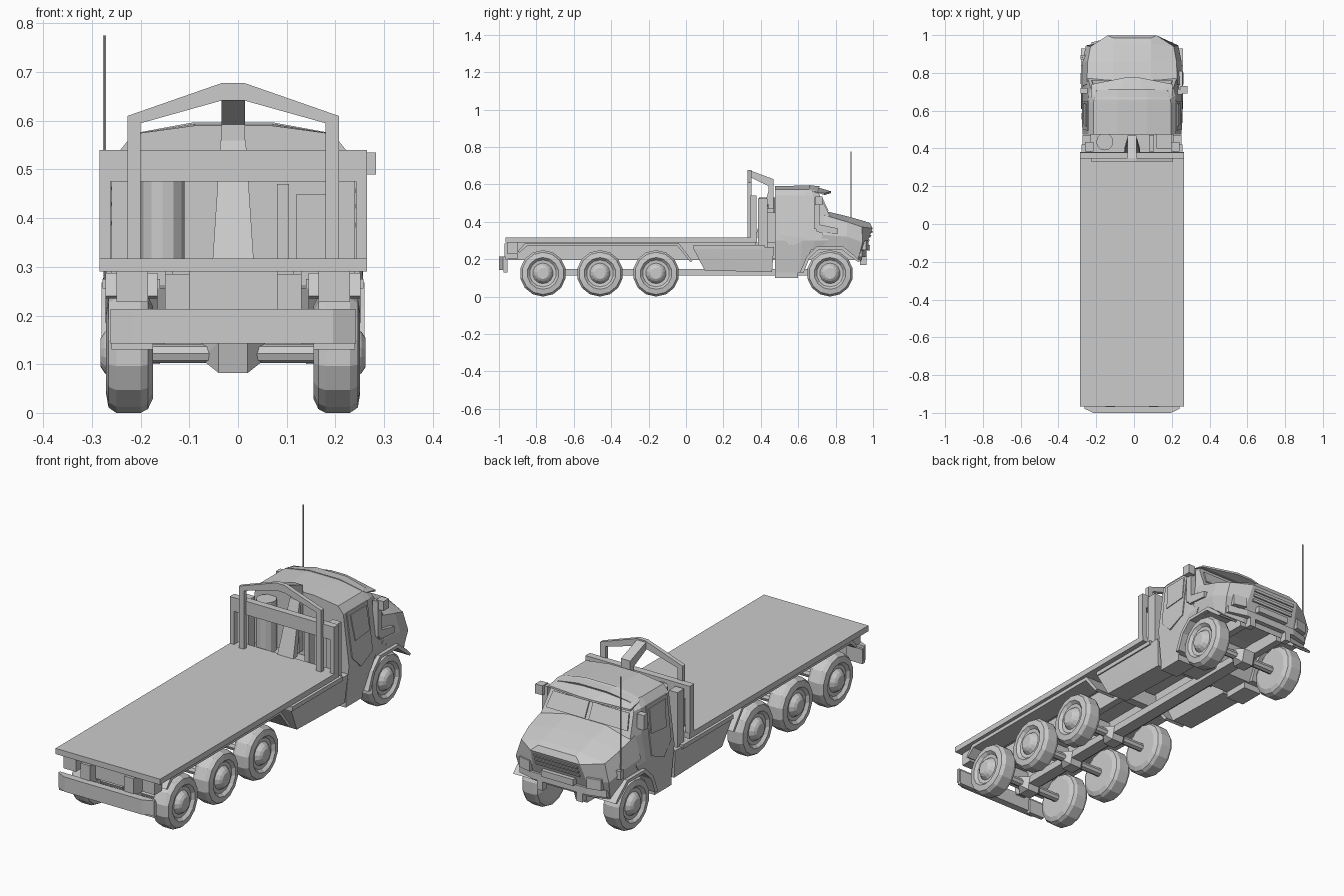
import bpy, bmesh, math
from mathutils import Vector

if "Cube" in bpy.data.objects:
    bpy.data.objects.remove(bpy.data.objects["Cube"])

C = -0.01  # centre line of the truck (a mirror on one side widens the bounds)


def add(name, bm):
    bmesh.ops.recalc_face_normals(bm, faces=bm.faces)
    me = bpy.data.meshes.new(name)
    bm.to_mesh(me)
    bm.free()
    ob = bpy.data.objects.new(name, me)
    ob.location.x = C
    bpy.context.collection.objects.link(ob)
    return ob


def box(name, x, y, z):
    bm = bmesh.new()
    bmesh.ops.create_cube(bm, size=1)
    for v in bm.verts:
        v.co = [(a + b) / 2 + t * (b - a) for (a, b), t in zip((x, y, z), v.co)]
    return add(name, bm)


def prism(name, pts, a, b, axis="x"):
    """Extrude a flat outline, (y, z) along x or (x, z) along y."""
    bm = bmesh.new()
    put = (lambda p, t: (t, p[0], p[1])) if axis == "x" else (lambda p, t: (p[0], t, p[1]))
    r0, r1 = ([bm.verts.new(put(p, t)) for p in pts] for t in (a, b))
    n = len(pts)
    bm.faces.new(r0)
    bm.faces.new(r1)
    for i in range(n):
        bm.faces.new((r0[i], r0[(i + 1) % n], r1[(i + 1) % n], r1[i]))
    return add(name, bm)


def hull(name, pts, both=True):
    """Convex solid round points, optionally mirrored across the centre line."""
    bm = bmesh.new()
    for x, y, z in pts:
        bm.verts.new((x, y, z))
        if both:
            bm.verts.new((-x, y, z))
    bmesh.ops.convex_hull(bm, input=bm.verts)
    return add(name, bm)


def loft(name, sections):
    """Skin mirrored half sections, listed from sill to roof."""
    bm = bmesh.new()
    rings = []
    for sec in sections:
        right = [bm.verts.new(p) for p in sec]
        left = [bm.verts.new((-x, y, z)) for x, y, z in sec]
        rings.append(right + left[::-1])
    n = len(rings[0])
    for a, b in zip(rings, rings[1:]):
        for i in range(n):
            j = (i + 1) % n
            bm.faces.new((a[i], a[j], b[j], b[i]))
    for r in (rings[0], rings[-1]):
        for i in range(n // 2 - 1):
            bm.faces.new((r[i], r[i + 1], r[n - 2 - i], r[n - 1 - i]))
    return add(name, bm)


def rod(name, p, q, r, n=10):
    p, q = Vector(p), Vector(q)
    bm = bmesh.new()
    bmesh.ops.create_cone(bm, cap_ends=True, segments=n, radius1=r, radius2=r, depth=(q - p).length)
    rot = Vector((0, 0, 1)).rotation_difference(q - p)
    for v in bm.verts:
        v.co = rot @ v.co + (p + q) / 2
    return add(name, bm)


def wheel(name, y, s, n=14):
    prof = [(.165, 0), (.165, .095), (.175, .116), (.19, .124), (.24, .124), (.256, .113),
            (.261, .085), (.248, .072), (.246, .055), (.264, .042), (.272, .03), (.272, 0)]
    bm = bmesh.new()
    vs = [bm.verts.new((s * x, y, .124 + r)) for x, r in prof]
    es = [bm.edges.new(e) for e in zip(vs, vs[1:])]
    bmesh.ops.spin(bm, geom=vs + es, cent=(0, y, .124), axis=(1, 0, 0), angle=2 * math.pi,
                   steps=n, use_duplicate=False)
    bmesh.ops.remove_doubles(bm, verts=bm.verts, dist=1e-4)
    return add(name, bm)


def span(s, a, b):
    return tuple(sorted((s * a, s * b)))


# Running gear
for k, y in enumerate((-.765, -.46, -.16, .77)):
    for s in (1, -1):
        wheel(f"wheel_{k}_{s}", y, s)
    rod(f"axle_{k}", (-.17, y, .122), (.17, y, .122), .02, 8)
    hull(f"differential_{k}", [(.03, y - .045, .145), (.03, y + .045, .145), (.065, y, .11),
                               (.065, y, .15), (.03, y - .03, .082), (.03, y + .03, .082)])
box("drive_shaft", (-.03, .03), (-.77, .74), (.112, .147))
for s in (1, -1):
    box(f"chassis_rail_{s}", span(s, .09, .125), (-.95, .9), (.195, .29))
for y in (-.9, -.61, -.31, .02, .4):
    box("cross_member", (-.1, .1), (y - .02, y + .02), (.21, .28))

# Flat bed with headboard
box("flat_bed", (-.275, .275), (-.965, .38), (.29, .317))
for s in (1, -1):
    box(f"headboard_post_{s}", span(s, .252, .275), (.345, .378), (.3, .54))
box("headboard_rail", (-.275, .275), (.345, .378), (.475, .54))

# Roll hoop with its centre brace
half = [(.217, .31), (.217, .61), (.022, .678)]
inner = [(.022, .642), (.19, .595), (.19, .31)]
prism("hoop", half + [(-x, z) for x, z in half[::-1]] + [(-x, z) for x, z in inner[::-1]] + inner,
      .33, .35, "y")
prism("hoop_brace", [(.335, .677), (.468, .628), (.468, .315), (.44, .315), (.44, .592), (.335, .642)],
      -.024, .024)
hull("brace_strut", [(.026, .44, .56), (.026, .455, .56), (.042, .37, .317), (.042, .4, .317)])

# Equipment between cab and bed
rod("exhaust_stack", (-.145, .435, .2), (-.145, .435, .53), .045, 12)
box("filter_box", (.13, .21), (.4, .475), (.2, .45))
box("pipe", (.09, .115), (.385, .47), (.2, .47))
for s in (1, -1):
    box(f"rear_locker_{s}", span(s, .205, .25), (.385, .435), (.25, .525))
box("rear_deck", (-.22, .22), (.37, .48), (.2, .29))

for s in (1, -1):
    # Mudguards, storage lockers
    prism(f"mudguard_{s}", [(-.9, .24), (-.86, .287), (-.04, .287), (.035, .19), (.022, .185),
                            (-.045, .27), (-.85, .27), (-.89, .235)], *span(s, .155, .262))
    hull(f"side_locker_{s}", [(s * x, y, z) for y, z in ((.04, .255), (.1, .14), (.46, .13), (.47, .265))
                              for x in (.14, .25 if z < .2 else .262)], False)
    box(f"locker_lid_{s}", span(s, .15, .268), (.04, .42), (.255, .275))
    # Rear lights and bumper brackets
    box(f"tail_light_{s}", span(s, .175, .24), (-.955, -.9), (.228, .29))
    box(f"bumper_bracket_{s}", span(s, .09, .14), (-.97, -.9), (.2, .285))
    box(f"bumper_foot_{s}", span(s, .165, .25), (-.975, -.955), (.13, .2))
box("rear_panel", (-.14, .14), (-.93, -.91), (.21, .29))
hull("rear_bumper", [(x, y, z) for z in (.143, .213) for x, y in ((.252, -.965), (.252, -.978), (.205, -1))])

# Cab and bonnet
loft("cab", [
    [(.245, .475, .13), (.262, .475, .3), (.246, .475, .43), (.232, .475, .54), (.205, .475, .573), (.08, .475, .59)],
    [(.245, .61, .13), (.262, .62, .3), (.246, .63, .43), (.232, .64, .54), (.205, .64, .573), (.08, .64, .594)],
    [(.25, .67, .25), (.262, .69, .3), (.246, .7, .43), (.23, .68, .54), (.2, .67, .573), (.08, .67, .594)],
    [(.25, .72, .255), (.262, .76, .3), (.235, .77, .43), (.218, .718, .535), (.19, .705, .568), (.08, .715, .59)]])
loft("bonnet", [
    [(.25, .72, .255), (.264, .73, .33), (.24, .74, .435), (.1, .745, .457)],
    [(.25, .86, .25), (.262, .86, .32), (.235, .86, .4), (.1, .86, .43)],
    [(.235, .92, .2), (.245, .945, .29), (.22, .94, .372), (.1, .955, .403)],
    [(.14, .935, .19), (.14, .968, .285), (.13, .998, .365), (.1, .985, .392)]])
hull("sun_visor", [(.215, .67, .565), (.215, .74, .543), (.215, .74, .552), (.08, .66, .597), (.2, .66, .575),
                   (.04, .775, .563), (.04, .775, .553)])


def side_x(z):
    return .262 - max(0, z - .3) * .125


def side_panel(name, yz, s, t):
    hull(name, [(s * (side_x(z) + d), y, z) for y, z in yz for d in (-.01, t)], False)


for s in (1, -1):
    side_panel(f"door_{s}", [(.495, .54), (.65, .54), (.65, .31), (.56, .27), (.5, .33)], s, .005)
    side_panel(f"door_window_{s}", [(.515, .525), (.635, .525), (.64, .41), (.53, .4)], s, .009)
    hull(f"windscreen_{s}", [(s * x, y + d, z + d / 2) for x, y, z in
         ((.01, .757, .455), (.215, .757, .455), (.2, .723, .525), (.01, .723, .525)) for d in (-.01, .006)], False)
    # Wheel arch, step and headlight
    prism(f"front_arch_{s}", [(.61, .13), (.645, .215), (.7, .268), (.84, .268), (.9, .22), (.93, .19),
                              (.92, .185), (.885, .21), (.83, .253), (.71, .253), (.66, .205), (.63, .13)],
          *span(s, .17, .27))
    box(f"cab_step_{s}", span(s, .15, .245), (.475, .6), (.1, .135))
    hull(f"headlight_{s}", [(s * x, y, z) for z in (.25, .3) for x, y in
                            ((.15, .93), (.15, .977), (.215, .962), (.215, .93))], False)
    hull(f"front_towing_eye_{s}", [(s * x, y, z) for x in (.09, .12) for y in (.93, .965) for z in (.17, .22)], False)

# Front bumper, grille and plate
hull("front_bumper", [(x, y, z) for z in (.212, .245) for x, y in ((.235, .92), (.23, .94), (.14, .965), (.14, .93))])
box("front_plate", (-.085, .085), (.96, .985), (.247, .277))
for k in range(3):
    y, z = .973 + k * .008, .295 + k * .022
    hull("grille_bar", [(.115, y - .02, z), (.115, y + .006, z), (.115, y - .02, z + .011), (.115, y + .01, z + .011)])

# Air intake, mirrors and antenna
box("intake_stack", (.24, .268), (.685, .715), (.36, .53))
hull("intake_elbow", [(x, y, z) for x in (.235, .268) for y, z in
                      ((.685, .385), (.715, .385), (.81, .365), (.81, .335), (.7, .345))], False)
box("right_mirror", (.255, .293), (.69, .73), (.49, .535))
box("left_mirror", (-.272, -.235), (.69, .72), (.46, .53))
box("antenna_base", (-.272, -.245), (.87, .895), (.29, .33))
rod("antenna", (-.264, .882, .3), (-.264, .882, .775), .0035, 6)
